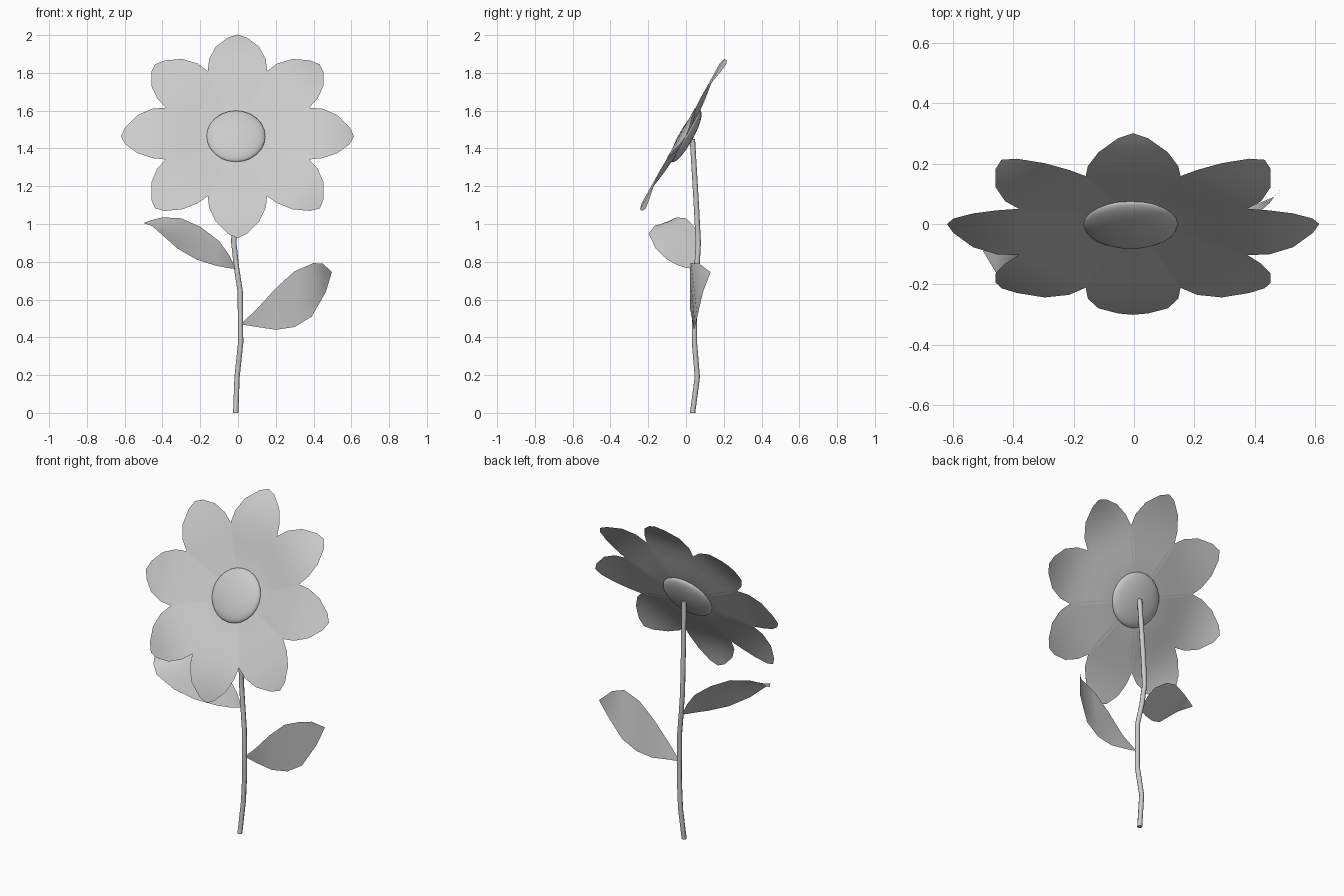
import bpy, bmesh, math
from mathutils import Matrix, Vector

if "Cube" in bpy.data.objects:
    bpy.data.objects.remove(bpy.data.objects["Cube"])

HEAD = Matrix.Translation((-0.003, 0, 1.464)) @ Matrix.Rotation(math.radians(60.8), 4, 'X')


def add_mesh(name, verts, faces, angle=None):
    me = bpy.data.meshes.new(name)
    me.from_pydata([tuple(v) for v in verts], [], faces)
    ob = bpy.data.objects.new(name, me)
    bpy.context.collection.objects.link(ob)
    for p in me.polygons:
        p.use_smooth = True
    return ob


def ribbon(name, edge_a, edge_b, tip, cols=4, matrix=Matrix()):
    """Thin blade lofted between two edge curves and closed at a tip."""
    verts, faces = [], []
    for a, b in zip(edge_a, edge_b):
        a, b = Vector(a), Vector(b)
        verts += [matrix @ a.lerp(b, i / cols) for i in range(cols + 1)]
    n = cols + 1
    for r in range(len(edge_a) - 1):
        for c in range(cols):
            i = r * n + c
            faces.append((i, i + 1, i + n + 1, i + n))
    verts.append(matrix @ Vector(tip))
    last = (len(edge_a) - 1) * n
    for c in range(cols):
        faces.append((last + c, last + c + 1, len(verts) - 1))
    return add_mesh(name, verts, faces)


# Petals: (radius, half width, forward bow)
profile = [(0.06, 0.035, 0.0), (0.14, 0.068, 0.0), (0.22, 0.102, 0.008),
           (0.30, 0.135, 0.02), (0.38, 0.157, 0.03), (0.45, 0.15, 0.032),
           (0.53, 0.115, 0.024), (0.595, 0.05, 0.007)]
for k in range(8):
    spin = HEAD @ Matrix.Rotation(k * math.pi / 4, 4, 'Z')
    ribbon(f"petal_{k + 1}", [(r, -w, n) for r, w, n in profile],
           [(r, w, n) for r, w, n in profile], (0.617, 0, 0), 4, spin)

# Flower centre: flattened ball
bpy.ops.mesh.primitive_uv_sphere_add(segments=24, ring_count=12, radius=1)
centre = bpy.context.object
centre.name = "flower_centre"
centre.matrix_world = Matrix.Translation((-0.008, 0, 0)) @ HEAD @ Matrix.Diagonal((0.156, 0.156, 0.038, 1))
bpy.ops.object.shade_smooth()

# Stem: eight-sided tube along a bent path
path = [(-0.012, 0.035, 0), (-0.005, 0.06, 0.19), (0.014, 0.045, 0.37),
        (0.012, 0.044, 0.64), (-0.008, 0.058, 0.77), (-0.022, 0.065, 0.90),
        (-0.020, 0.056, 1.08), (-0.012, 0.034, 1.45)]
S = 8
verts = [(x + 0.014 * math.cos(2 * math.pi * i / S), y + 0.014 * math.sin(2 * math.pi * i / S), z)
         for x, y, z in path for i in range(S)]
faces = [(r * S + i, r * S + (i + 1) % S, (r + 1) * S + (i + 1) % S, (r + 1) * S + i)
         for r in range(len(path) - 1) for i in range(S)]
faces += [tuple(reversed(range(S))), tuple(range((len(path) - 1) * S, len(path) * S))]
stem = add_mesh("stem", verts, faces)
bpy.ops.object.select_all(action='DESELECT')
stem.select_set(True)
bpy.context.view_layer.objects.active = stem
bpy.ops.object.shade_smooth_by_angle(angle=math.radians(50))

# Left leaf: upper back edge, lower front edge
ribbon("left_leaf",
       [(-0.015, 0.055, 0.77), (-0.05, 0.06, 0.84), (-0.10, 0.06, 0.91), (-0.20, 0.045, 0.985),
        (-0.30, 0.0, 1.03), (-0.40, -0.05, 1.035), (-0.46, -0.075, 1.02)],
       [(-0.015, 0.045, 0.762), (-0.06, 0.0, 0.768), (-0.12, -0.04, 0.78), (-0.22, -0.10, 0.812),
        (-0.32, -0.16, 0.87), (-0.41, -0.198, 0.95), (-0.455, -0.165, 0.99)],
       (-0.5, -0.09, 1.005))

# Right leaf: upper edge, lower edge
ribbon("right_leaf",
       [(0.02, 0.04, 0.475), (0.10, 0.022, 0.55), (0.20, 0.02, 0.66), (0.30, 0.02, 0.75),
        (0.40, 0.025, 0.793), (0.45, 0.07, 0.79)],
       [(0.02, 0.045, 0.468), (0.10, 0.04, 0.455), (0.20, 0.042, 0.44), (0.30, 0.048, 0.455),
        (0.39, 0.06, 0.51), (0.465, 0.09, 0.64)],
       (0.497, 0.13, 0.745))
